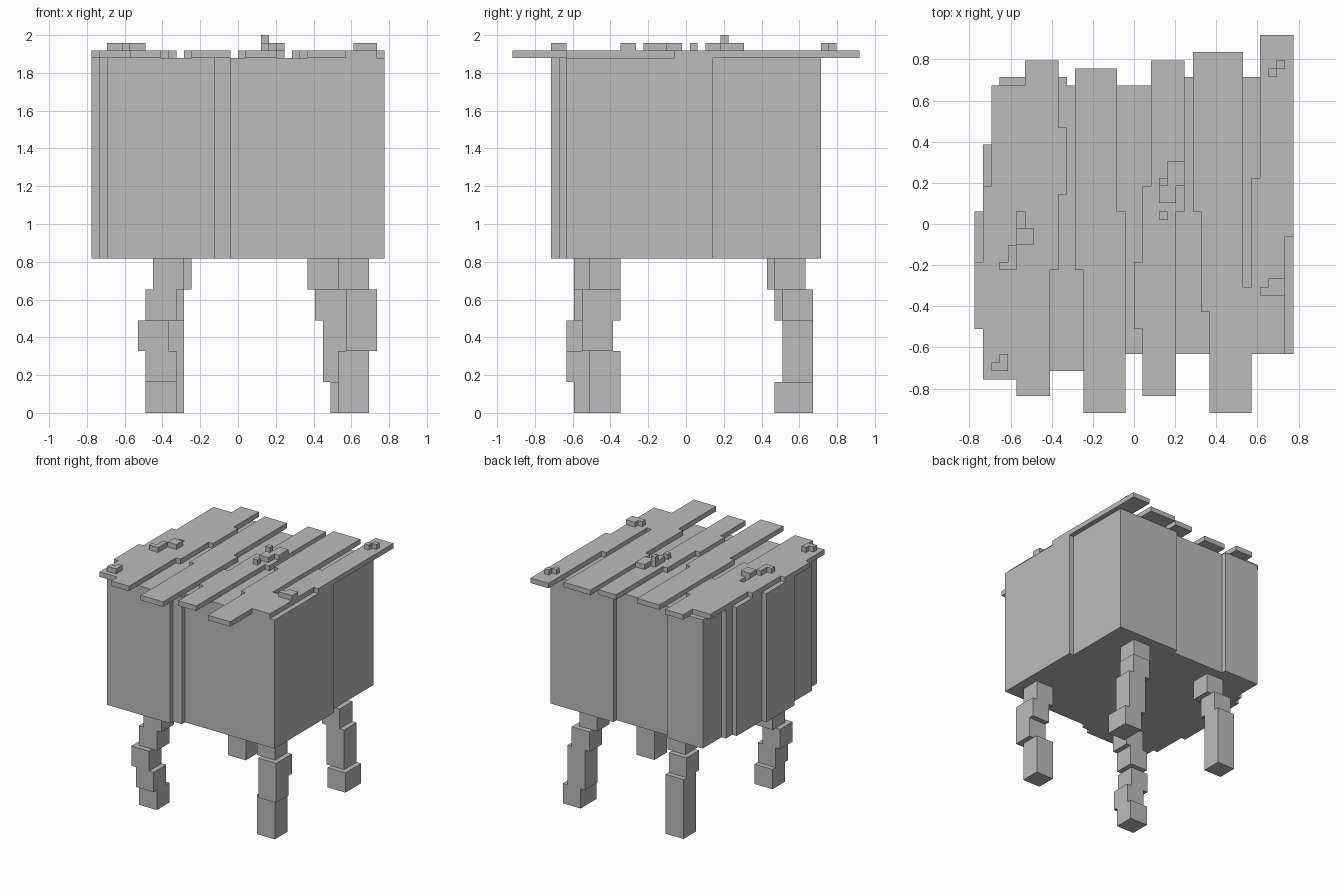
import bpy, bmesh

if "Cube" in bpy.data.objects:
    bpy.data.objects.remove(bpy.data.objects["Cube"])

U = 2 / 49  # one block of the grid

mat = bpy.data.materials.new("plain grey")
mat.diffuse_color = (0.5, 0.5, 0.5, 1)
mat.use_nodes = True
mat.node_tree.nodes["Principled BSDF"].inputs["Base Color"].default_value = mat.diffuse_color


def add_prism(bm, pts, z0, z1):
    """Extrude an outline given in block units from z0 to z1."""
    face = bm.faces.new([bm.verts.new((x * U, y * U, z0 * U)) for x, y in pts])
    ext = bmesh.ops.extrude_face_region(bm, geom=[face])
    top = [g for g in ext["geom"] if isinstance(g, bmesh.types.BMVert)]
    bmesh.ops.translate(bm, verts=top, vec=(0, 0, (z1 - z0) * U))


def add_box(bm, x0, x1, y0, y1, z0, z1):
    add_prism(bm, [(x0, y0), (x1, y0), (x1, y1), (x0, y1)], z0, z1)


def finish(bm, name):
    bmesh.ops.recalc_face_normals(bm, faces=bm.faces)
    mesh = bpy.data.meshes.new(name)
    bm.to_mesh(mesh)
    bm.free()
    mesh.materials.append(mat)
    bpy.context.collection.objects.link(bpy.data.objects.new(name, mesh))


def stepped_edge(top, bottom, steps):
    """Edge running from top to bottom; steps are (x, y where it changes)."""
    pts, y = [], top
    for x, end in steps + []:
        end = bottom if end is None else end
        pts += [(x, y), (x, end)]
        y = end
    return pts


def plank(name, top, bottom, left, right):
    bm = bmesh.new()
    outline = stepped_edge(top, bottom, left) + stepped_edge(top, bottom, right)[::-1]
    add_prism(bm, outline, 46, 47)
    finish(bm, name)


# Main crate with slightly stepped walls
bm = bmesh.new()
add_prism(bm, [
    (-17, -17.5), (-3, -17.5), (-3, -16.5), (-1, -16.5), (-1, -15.5), (19, -15.5),
    (19, 3.5), (18, 3.5), (18, 17.5), (4, 17.5), (4, 16.5), (-8, 16.5), (-8, 17.5),
    (-16, 17.5), (-16, 11.5), (-17, 11.5), (-17, 9.5), (-18, 9.5), (-18, 1.5),
    (-19, 1.5), (-19, -7.5), (-18, -7.5), (-18, -14.5), (-17, -14.5)], 20, 46)
finish(bm, "body")

# Roof planks
plank("plank_1", 16.5, -18.5,
      [(-17, 4.5), (-18, -4.5), (-19, -12.5), (-18, None)], [(-13, 1.5), (-14, None)])
plank("plank_2", 19.5, -20.5,
      [(-13, -0.5), (-14, None)], [(-9, 11.5), (-8, 3.5), (-9, -5.5), (-10, None)])
plank("plank_3", 18.5, -22.5, [(-7, -5.5), (-6, None)], [(-2, 1.5), (-1, None)])
plank("plank_4", 19.5, -20.5,
      [(2, 4.5), (1, -4.5), (0, -12.5), (1, None)], [(6, 1.5), (5, None)])
plank("plank_5", 20.5, -22.5,
      [(7, 1.5), (8, -10.5), (9, None)], [(13, -7.5), (14, None)])
plank("plank_6", 22.5, -15.5, [(15, 5.5), (14, None)], [(19, -1.5), (18, None)])

# Small raised clumps on the roof
clumps = {
    "left_clump": [(-14, -12, -2.5, -0.5), (-15, -14, -5.5, -2.5), (-16, -15, -5.5, -4.5)],
    "centre_clump": [(4, 6, 4.5, 7.5), (3, 5, 2.5, 4.5)],
    "centre_pebble": [(3, 4, 0.5, 1.5)],
    "front_left_clump": [(-16, -15, -16.5, -15.5), (-17, -15, -17.5, -16.5)],
    "right_clump": [(16, 18, -7.5, -6.5), (15, 18, -8.5, -7.5)],
    "back_right_clump": [(17, 18, 18.5, 19.5), (16, 17, 17.5, 18.5)],
}
for name, boxes in clumps.items():
    bm = bmesh.new()
    for b in boxes:
        add_box(bm, *b, 47, 48)
    if name == "centre_clump":
        add_box(bm, 3, 4, 4.5, 5.5, 47, 49)
    finish(bm, name)

# Crooked legs: five stacked blocks each, from top to bottom (x, y, depth)
legs = {
    "front_left_leg": [(-11, -14.5, 4), (-12, -14.5, 4), (-13, -15.5, 4),
                       (-12, -15.5, 4), (-12, -14.5, 4)],
    "front_right_leg": [(13, -12.5, 4), (14, -13.5, 5), (14, -13.5, 4),
                        (13, -12.5, 4), (13, -12.5, 4)],
    "back_left_leg": [(-10, 10.5, 4), (-11, 11.5, 4), (-11, 12.5, 4),
                      (-11, 12.5, 4), (-11, 12.5, 4)],
    "back_right_leg": [(9, 11.5, 4), (10, 12.5, 4), (11, 12.5, 4),
                       (11, 12.5, 4), (12, 11.5, 5)],
}
for name, blocks in legs.items():
    bm = bmesh.new()
    for i, (x, y, d) in enumerate(blocks):
        add_box(bm, x, x + 4, y, y + d, 16 - 4 * i, 20 - 4 * i)
    finish(bm, name)
